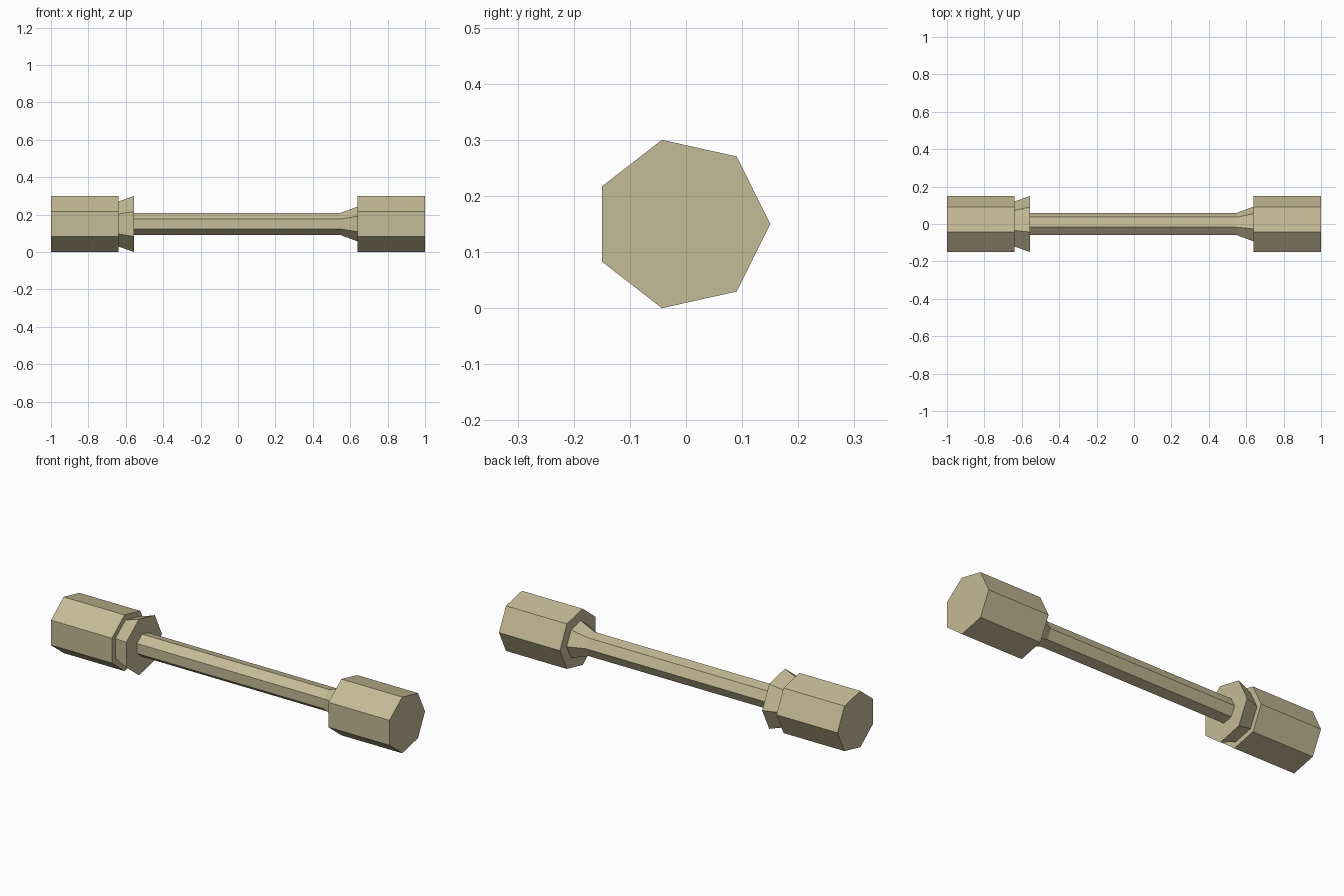
import bpy, bmesh, math

if "Cube" in bpy.data.objects:
    bpy.data.objects.remove(bpy.data.objects["Cube"])

SIDES = 7
HALF = 0.15  # half width and half height of the heads

# Seven-sided section, fitted to a unit box, with one corner pointing to +y
corners = [(math.cos(2 * math.pi * i / SIDES), math.sin(2 * math.pi * i / SIDES))
           for i in range(SIDES)]
low = min(c for c, s in corners)
top = max(s for c, s in corners)
section = [((2 * c - 1 - low) / (1 - low), s / top) for c, s in corners]

mat = bpy.data.materials.new("khaki_tan")
mat.diffuse_color = (0.56, 0.495, 0.305, 1)
mat.use_nodes = True
mat.node_tree.nodes["Principled BSDF"].inputs["Base Color"].default_value = mat.diffuse_color


def bar(name, stations, cap_start=False, cap_end=False):
    """Loft the section along x through (x, half size) stations."""
    bm = bmesh.new()
    rings = [[bm.verts.new((x, y * r, HALF + z * r)) for y, z in section]
             for x, r in stations]
    for a, b in zip(rings, rings[1:]):
        for i in range(SIDES):
            j = (i + 1) % SIDES
            bm.faces.new((a[i], a[j], b[j], b[i]))
    if cap_start:
        bm.faces.new(rings[0][::-1])
    if cap_end:
        bm.faces.new(rings[-1])
    me = bpy.data.meshes.new(name)
    bm.to_mesh(me)
    bm.free()
    me.materials.append(mat)
    ob = bpy.data.objects.new(name, me)
    bpy.context.collection.objects.link(ob)


# Heavy heads at both ends
bar("left_head", [(-1, HALF), (-0.64, HALF)], True, True)
bar("right_head", [(0.64, HALF), (1, HALF)], True, True)
# Collar flaring towards the grip
bar("left_collar", [(-0.64, 0.12), (-0.555, HALF)], cap_end=True)
# Thin handle, widening where it meets the right head
bar("handle", [(-0.555, 0.06), (0.55, 0.06), (0.64, 0.093)])
